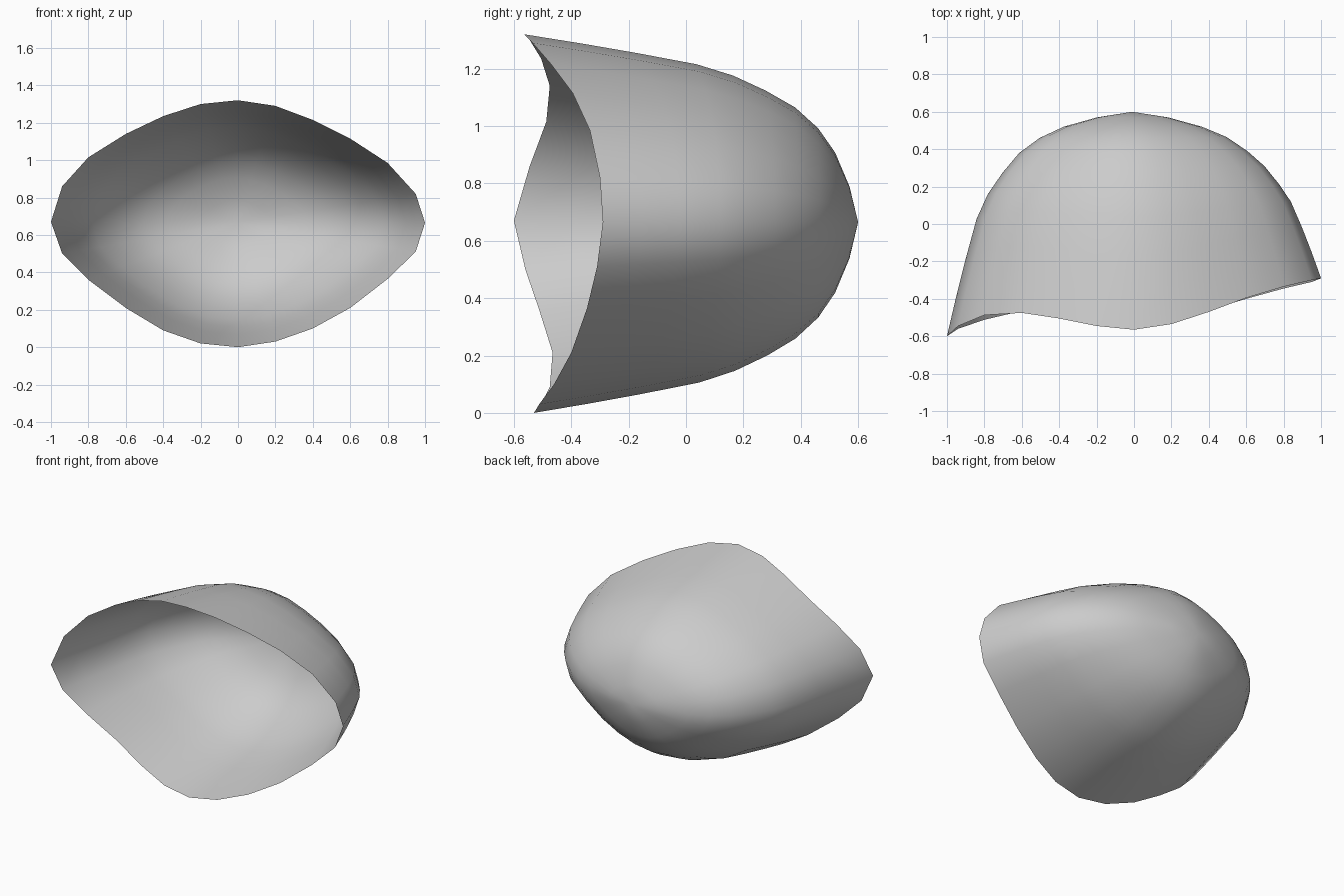
import bpy, bmesh

if "Cube" in bpy.data.objects:
    bpy.data.objects.remove(bpy.data.objects["Cube"])

# wavy rim of the open shell: (x, z, y) going round the mouth
rim = [
    (1, .665, -.29), (.95, .82, -.30), (.8, .985, -.335), (.6, 1.115, -.395),
    (.4, 1.215, -.47), (.2, 1.29, -.535), (0, 1.32, -.565), (-.2, 1.3, -.545),
    (-.4, 1.235, -.505), (-.6, 1.14, -.475), (-.8, 1.015, -.487), (-.94, .86, -.545),
    (-1, .67, -.6), (-.94, .50, -.56), (-.8, .36, -.512), (-.6, .21, -.465),
    (-.4, .09, -.475), (-.2, .02, -.51), (0, 0, -.53), (.2, .03, -.512),
    (.4, .1, -.46), (.6, .21, -.4), (.8, .365, -.345), (.95, .51, -.31)]

# radius fraction, depth on the shallow side, depth on the deep side
profile = [(.19, .03, .03), (.37, .08, .08), (.5, .135, .14), (.61, .21, .22),
           (.7, .29, .325), (.78, .39, .44), (.84, .48, .57), (.9, .62, .785),
           (.95, .75, .98), (1, .89, 1.19)]

PX, PY, PZ = -.01, .6, .665   # closed tip of the bowl

bm = bmesh.new()
tip = bm.verts.new((PX, PY, PZ))
rings = []
for r, shallow, deep in profile:
    ring = []
    for x, z, y in rim:
        w = (PY - y - .89) / .3
        depth = shallow + (deep - shallow) * w
        ring.append(bm.verts.new((PX + (x - PX) * r, PY - depth, PZ + (z - PZ) * r)))
    rings.append(ring)

n = len(rim)
for i in range(n):
    j = (i + 1) % n
    bm.faces.new((tip, rings[0][i], rings[0][j]))
    for a, b in zip(rings, rings[1:]):
        bm.faces.new((a[i], b[i], b[j], a[j]))

# outside of the bowl faces away from the mouth
bmesh.ops.recalc_face_normals(bm, faces=bm.faces[:])
bm.normal_update()
if sum(f.normal.y * f.calc_area() for f in bm.faces) < 0:
    bmesh.ops.reverse_faces(bm, faces=bm.faces[:])
for f in bm.faces:
    f.smooth = True

mesh = bpy.data.meshes.new("bowl_shell")
bm.to_mesh(mesh)
bm.free()
bpy.context.collection.objects.link(bpy.data.objects.new("bowl_shell", mesh))
